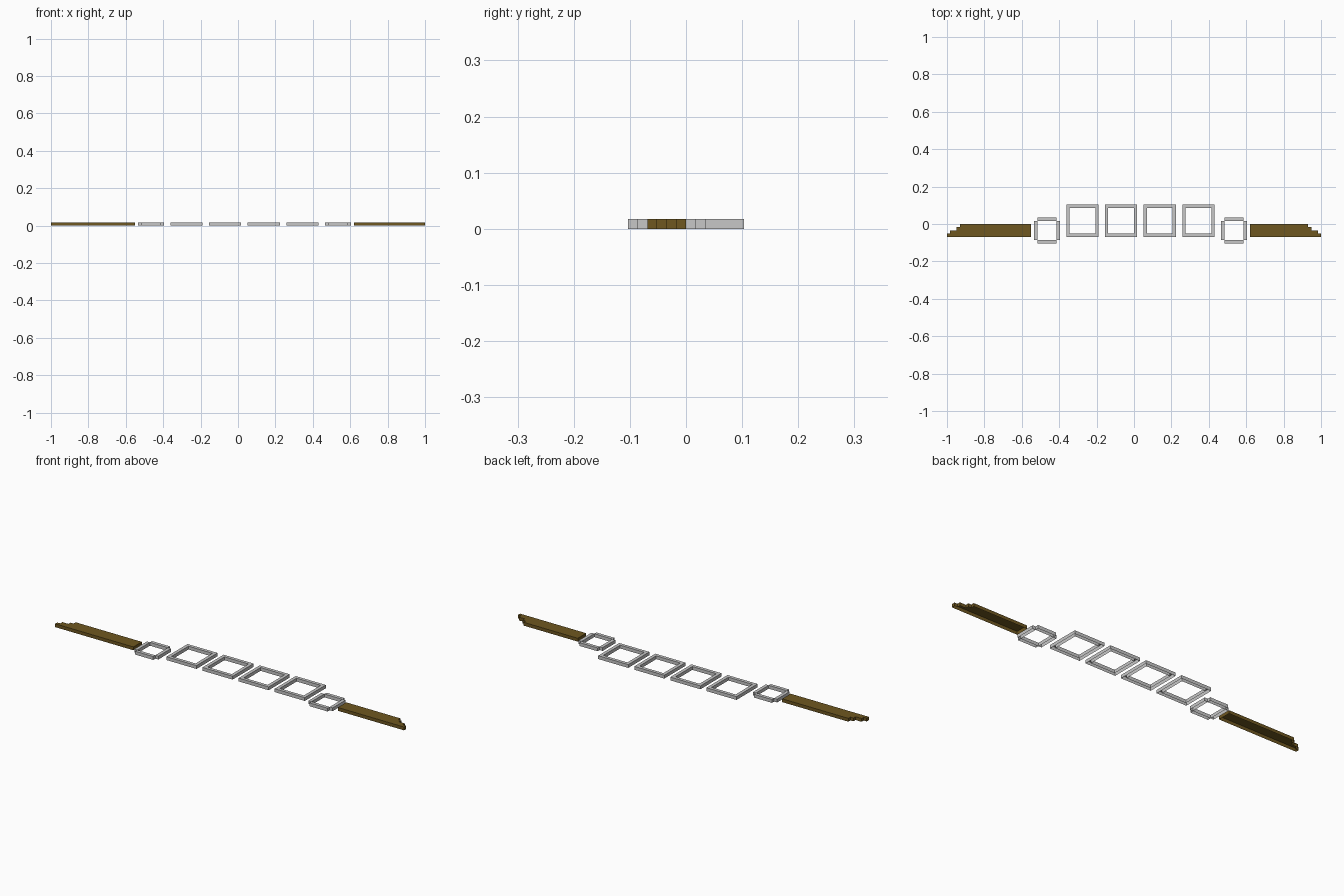
import bpy, bmesh

if "Cube" in bpy.data.objects:
    bpy.data.objects.remove(bpy.data.objects["Cube"])

U = 2 / 116  # one grid unit; everything is one unit tall


def material(name, rgb):
    m = bpy.data.materials.new(name)
    m.diffuse_color = (*rgb, 1)
    m.use_nodes = True
    m.node_tree.nodes["Principled BSDF"].inputs["Base Color"].default_value = m.diffuse_color
    return m


GREY = material("light grey", (0.57, 0.57, 0.57))
BROWN = material("dark brown", (0.156, 0.095, 0.0145))


def plate(name, cells, mat):
    """Open-bottomed shell over a set of grid cells: top skin plus outer walls."""
    bm = bmesh.new()

    def quad(*pts):
        bm.faces.new([bm.verts.new((x * U, y * U, z * U)) for x, y, z in pts])

    for x, y in sorted(cells):
        corners = [(x, y), (x + 1, y), (x + 1, y + 1), (x, y + 1)]
        quad(*[(*c, 1) for c in corners])
        for i, (dx, dy) in enumerate([(0, -1), (1, 0), (0, 1), (-1, 0)]):
            if (x + dx, y + dy) not in cells:
                a, b = corners[i], corners[(i + 1) % 4]
                quad((*a, 0), (*b, 0), (*b, 1), (*a, 1))
    bmesh.ops.remove_doubles(bm, verts=bm.verts[:], dist=U * 0.01)
    bmesh.ops.dissolve_limit(bm, angle_limit=0.02, verts=bm.verts[:], edges=bm.edges[:])
    me = bpy.data.meshes.new(name)
    bm.to_mesh(me)
    bm.free()
    me.materials.append(mat)
    ob = bpy.data.objects.new(name, me)
    bpy.context.collection.objects.link(ob)


def ring(x0, y0, n, cut_corners):
    """One-cell-wide square outline, n cells across."""
    e = (0, n - 1)
    return {(x0 + i, y0 + j) for i in range(n) for j in range(n)
            if (i in e or j in e) and not (cut_corners and i in e and j in e)}


# Four large square frames
for k in range(4):
    plate(f"square_frame_{k + 1}", ring(-21 + 12 * k, -4, 10, False), GREY)

# Two small frames with clipped corners
for side, x0 in (("left", -31), ("right", 27)):
    plate(f"small_frame_{side}", ring(x0, -6, 8, True), GREY)

# End bars with stepped outer ends, listed from the front row to the back row
steps = [58, 57, 55, 54]
plate("end_bar_left", {(x, r - 4) for r, s in enumerate(steps) for x in range(-s, -32)}, BROWN)
plate("end_bar_right", {(x, r - 4) for r, s in enumerate(steps) for x in range(36, s)}, BROWN)
